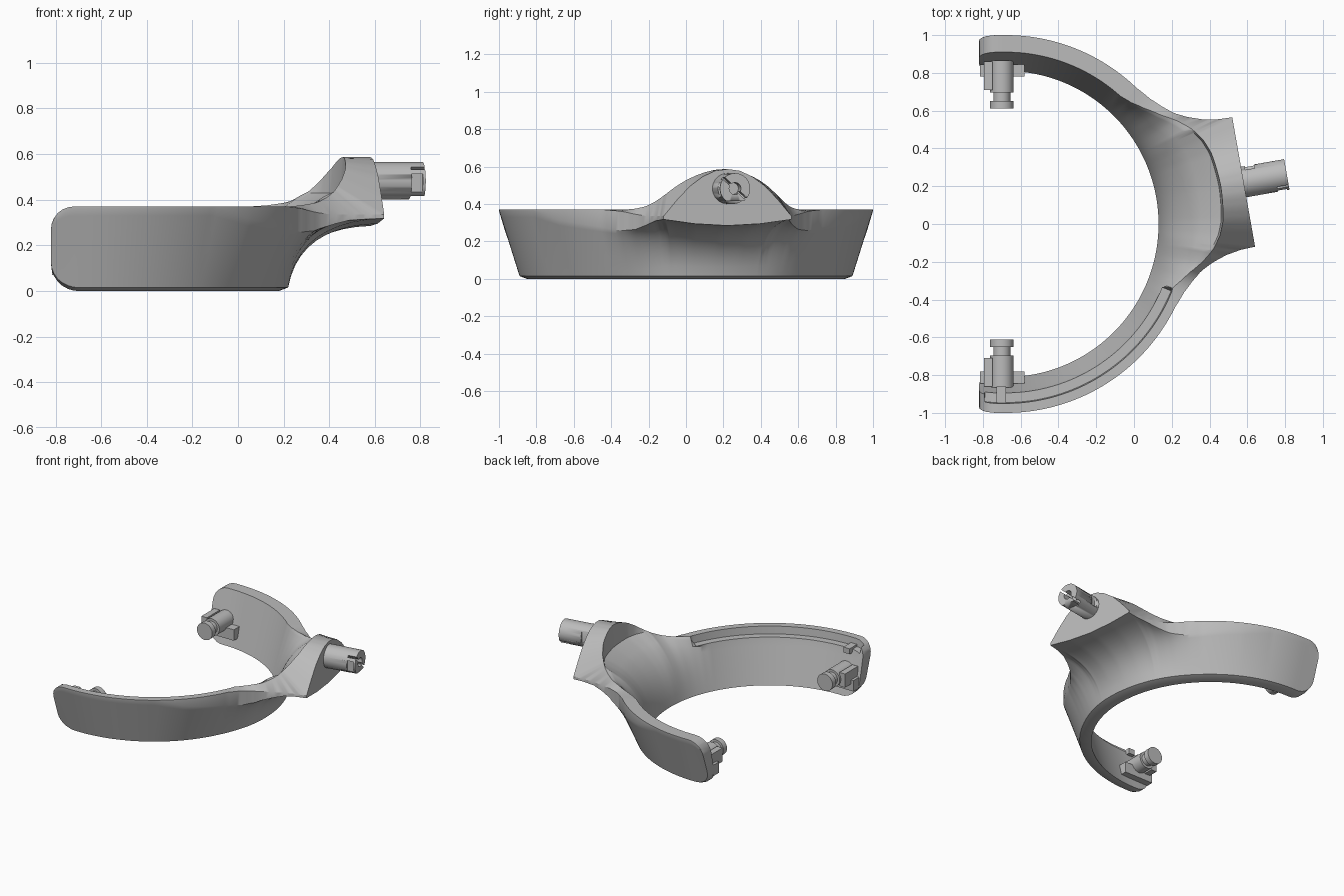
import bpy, bmesh, math
from mathutils import Vector, Matrix

if "Cube" in bpy.data.objects:
    bpy.data.objects.remove(bpy.data.objects["Cube"])

gray = bpy.data.materials.new("satin_gray")
gray.use_nodes = True
gray.diffuse_color = (0.5, 0.5, 0.5, 1)
gray.node_tree.nodes["Principled BSDF"].inputs["Base Color"].default_value = (0.5, 0.5, 0.5, 1)

CENTRE = Vector((-0.68, 0, 0))   # axis of the ring
TILT = 10                        # heading of the raised boss, degrees
RIM = 0.37                       # height of the arms
EXT = 0.14                       # straight length at each arm end


def add_object(name, bm, angle=30):
    bmesh.ops.recalc_face_normals(bm, faces=bm.faces)
    mesh = bpy.data.meshes.new(name)
    bm.to_mesh(mesh)
    bm.free()
    obj = bpy.data.objects.new(name, mesh)
    bpy.context.collection.objects.link(obj)
    mesh.materials.append(gray)
    bpy.ops.object.select_all(action='DESELECT')
    obj.select_set(True)
    bpy.context.view_layer.objects.active = obj
    bpy.ops.object.shade_smooth_by_angle(angle=math.radians(angle))
    return obj


def table(points, x):
    """Piecewise linear lookup."""
    if x <= points[0][0]:
        return points[0][1]
    for (a, u), (b, v) in zip(points, points[1:]):
        if x <= b:
            return u + (v - u) * (x - a) / (b - a)
    return points[-1][1]


def bezier(a, c, b, t):
    return a * (1 - t) ** 2 + c * 2 * t * (1 - t) + b * t * t


def skin(bm, rings):
    """Join closed rings of points into a capped tube."""
    loops = [[bm.verts.new(p) for p in ring] for ring in rings]
    n = len(loops[0])
    for a, b in zip(loops, loops[1:]):
        for i in range(n):
            j = (i + 1) % n
            bm.faces.new((a[i], a[j], b[j], b[i]))
    bm.faces.new(loops[0])
    bm.faces.new(loops[-1])


# Boss shape by angle away from its heading
FLANK = [(15.2, 1.326), (15.7, 1.29), (16.3, 1.25), (18, 1.18), (20.5, 1.115),
         (23.5, 1.065), (27, 1.035), (31, 1.012), (36, 1.0)]
CREASE = [(0, 0.285), (8, 0.295), (15.2, 0.318), (18, 0.31), (21, 0.288), (25, 0.264),
          (30, 0.258), (38, 0.28), (53, 0.315), (65, 0.365)]
INNER = [(0, 1.157), (9, 1.152), (13, 1.137), (17, 1.107), (21, 1.06), (25, 1.005),
         (30, 0.955), (34, 0.925), (38, 0.91)]
SHOULDER = [(0, 0.587), (3, 0.578), (6, 0.547), (9, 0.497), (12, 0.425), (15.2, 0.335),
            (18, 0.335), (21, 0.336), (25, 0.346), (30, 0.362), (36, RIM)]
ARCH = [(0, 0.587), (0.05, 0.583), (0.1, 0.57), (0.15, 0.552), (0.2, 0.527), (0.25, 0.495),
        (0.3, 0.453), (0.35, 0.412), (0.39, 0.388), (0.43, 0.376), (0.48, RIM)]


def section(rel, end_gap):
    """Cross-section of the band as (radius, height) points."""
    a = abs(rel)
    far = 1.28 / math.cos(math.radians(a)) if a <= 15.2 else table(FLANK, a)
    near, crease_z = table(INNER, a), table(CREASE, a)
    w = table([(13, 1), (40, 0)], a)
    w = w * w * (3 - 2 * w)

    foot, crease = Vector((0.89 + 0.01 * w, 0.015)), Vector((far, crease_z))
    bend = foot.lerp(crease, 0.5).lerp(Vector((0.95, crease_z - 0.01)), w)
    pts = [Vector((0.85 + 0.01 * w, 0))]
    pts += [bezier(foot, bend, crease, i / 10) for i in range(11)]
    pts.append(Vector((far, table(SHOULDER, a))))
    lip = Vector((near, table(ARCH, near * math.sin(math.radians(min(a, 90))))))
    # the dish stops below the lip, leaving a steep wall inside the boss
    base, dish_end = Vector((0.81, 0)), Vector((near - 0.01 * w, min(lip.y, 0.43)))
    dish = base.lerp(dish_end, 0.5).lerp(Vector((0.85, 0.32)), w)
    if rel < -31 and end_gap > 0.03:      # stepped rim on the front arm
        pts += [Vector((0.95, RIM)), Vector((0.945, 0.315)), Vector((0.894, 0.315))]
    else:
        pts += [lip, lip.lerp(dish_end, 0.5), bezier(base, dish, dish_end, 0.93)]
        if lip.y > 0.43:
            pts[-1] = dish_end
        else:
            pts[-2] = bezier(base, dish, dish_end, 0.96)
    pts += [bezier(base, dish, dish_end, i / 10) for i in range(8, -1, -1)]
    return pts


def ring_at(angle, end_gap):
    """Place a section; near the arm ends squeeze it into rounded corners."""
    def corner(radius):
        d = max(0, radius - end_gap)
        return radius - math.sqrt(radius * radius - d * d)
    low, high = corner(0.12), RIM - corner(0.1)
    th = math.radians(angle)
    out = []
    for r, z in section(angle - TILT, end_gap):
        if end_gap < EXT:
            new = low + z / RIM * (high - low)
            r, z = r + 0.3 * (new - z), new
        p = CENTRE + Vector((r * math.cos(th), r * math.sin(th), z))
        p.x -= EXT - min(end_gap, EXT)
        out.append(p)
    return out


# Curved yoke with raised boss
gaps = [0, 0.003, 0.012, 0.028, 0.032, 0.05, 0.075, 0.1, 0.12]
angles = set(range(-90, 91))
for s in (-1, 1):
    angles |= {TILT + s * k for k in (15.2, 15.45, 15.7, 16.3, 16.6, 17.5)}
rings = [ring_at(-90, g) for g in gaps]
rings += [ring_at(a, EXT) for a in sorted(angles)]
rings += [ring_at(90, g) for g in reversed(gaps)]
bm = bmesh.new()
skin(bm, rings)
add_object("yoke_band", bm)


def lathe(name, profile, origin, direction):
    """Turn (radius, distance) points around a direction."""
    bm = bmesh.new()
    turn = Vector((0, 0, 1)).rotation_difference(direction).to_matrix()
    rings = []
    for r, d in profile:
        rings.append([origin + turn @ Vector((r * math.cos(k * math.tau / 40),
                      r * math.sin(k * math.tau / 40), d)) for k in range(40)])
    skin(bm, rings)
    return add_object(name, bm)


def box(name, lo, hi, matrix=Matrix()):
    bm = bmesh.new()
    bmesh.ops.create_cube(bm, size=1)
    lo, hi = Vector(lo), Vector(hi)
    for v in bm.verts:
        v.co = matrix @ Vector([(lo[i] + hi[i]) / 2 + v.co[i] * (hi[i] - lo[i]) for i in range(3)])
    return add_object(name, bm)


# Boss pin with bore, cross slot and side notches
heading = Matrix.Rotation(math.radians(TILT), 4, 'Z')
axis = Matrix.Translation(CENTRE + Vector((0, 0, 0.483))) @ heading
pin = lathe("boss_pin", [(0.082, 1.2), (0.082, 1.512), (0.032, 1.512), (0.032, 1.43)],
            axis.translation, heading @ Vector((1, 0, 0)))
diagonal = axis @ Matrix.Rotation(math.radians(-42), 4, 'X')
cuts = [((1.45, -0.1, -0.007), (1.6, 0.1, 0.007), diagonal),
        ((1.45, -0.2, -0.05), (1.5, -0.066, 0.03), axis),
        ((1.45, -0.1, -0.1), (1.6, 0.1, -0.066), axis),
        ((1.3, 0.062, -0.03), (1.35, 0.2, 0.2), axis)]
for lo, hi, m in cuts:
    cutter = box("pin_cutter", lo, hi, m)
    cutter.hide_render = True
    mod = pin.modifiers.new("notch", 'BOOLEAN')
    mod.operation, mod.object, mod.solver = 'DIFFERENCE', cutter, 'EXACT'
    bpy.context.view_layer.objects.active = pin
    bpy.ops.object.modifier_apply(modifier=mod.name)
    bpy.data.objects.remove(cutter)

# Pivot pegs, pads and ribs on both arm ends
for side, label in ((1, "back"), (-1, "front")):
    profile = [(0.062, 0), (0.062, 0.17), (0.045, 0.17), (0.045, 0.213), (0.062, 0.213), (0.062, 0.253)]
    lathe(label + "_pivot_peg", profile, Vector((-0.7, side * 0.865, 0.17)), Vector((0, -side, 0)))
    flip = Matrix.Scale(side, 4, (0, 1, 0))
    box(label + "_peg_pad", (-0.815, 0.78, 0.07), (-0.58, 0.845, 0.15), flip)
    box(label + "_peg_rib", (-0.795, 0.71, 0.12), (-0.75, 0.86, 0.22), flip)

# Narrow key on the stepped rim
box("rim_key", (-0.728, -0.947, 0.29), (-0.678, -0.86, 0.33))
